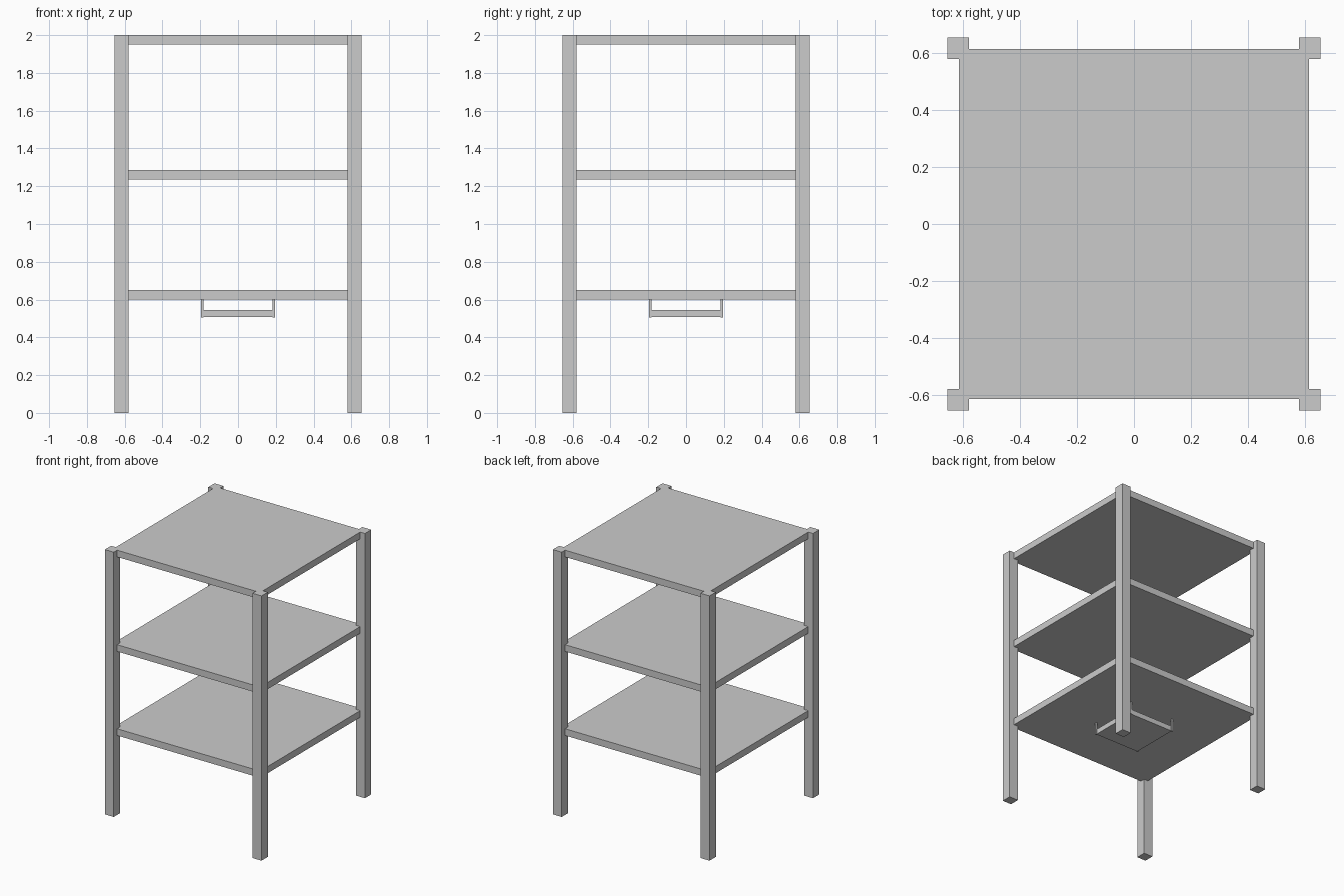
import bpy

if "Cube" in bpy.data.objects:
    bpy.data.objects.remove(bpy.data.objects["Cube"])


def box(name, lo, hi):
    """Add an axis-aligned box between two corners."""
    size = [b - a for a, b in zip(lo, hi)]
    centre = [(a + b) / 2 for a, b in zip(lo, hi)]
    bpy.ops.mesh.primitive_cube_add(size=1, location=centre)
    obj = bpy.context.object
    obj.name = name
    obj.scale = size
    bpy.ops.object.transform_apply(location=False, rotation=False, scale=True)


def slab(name, half, z0, z1):
    box(name, (-half, -half, z0), (half, half, z1))


def corner_posts(name, inner, outer, z0, z1):
    c, h = (inner + outer) / 2, (outer - inner) / 2
    for side, sx in (("left", -1), ("right", 1)):
        for end, sy in (("front", -1), ("back", 1)):
            box(f"{end}_{side}_{name}",
                (sx * c - h, sy * c - h, z0), (sx * c + h, sy * c + h, z1))


# Main frame legs
corner_posts("leg", 0.58, 0.655, 0, 2)

# Three shelves
for name, z in (("lower_shelf", 0.60), ("middle_shelf", 1.235), ("top_shelf", 1.949)):
    slab(name, 0.615, z, z + 0.051)

# Small tray hung beneath the lower shelf
slab("hanging_tray", 0.188, 0.507, 0.546)
corner_posts("tray_hanger", 0.182, 0.195, 0.506, 0.60)
